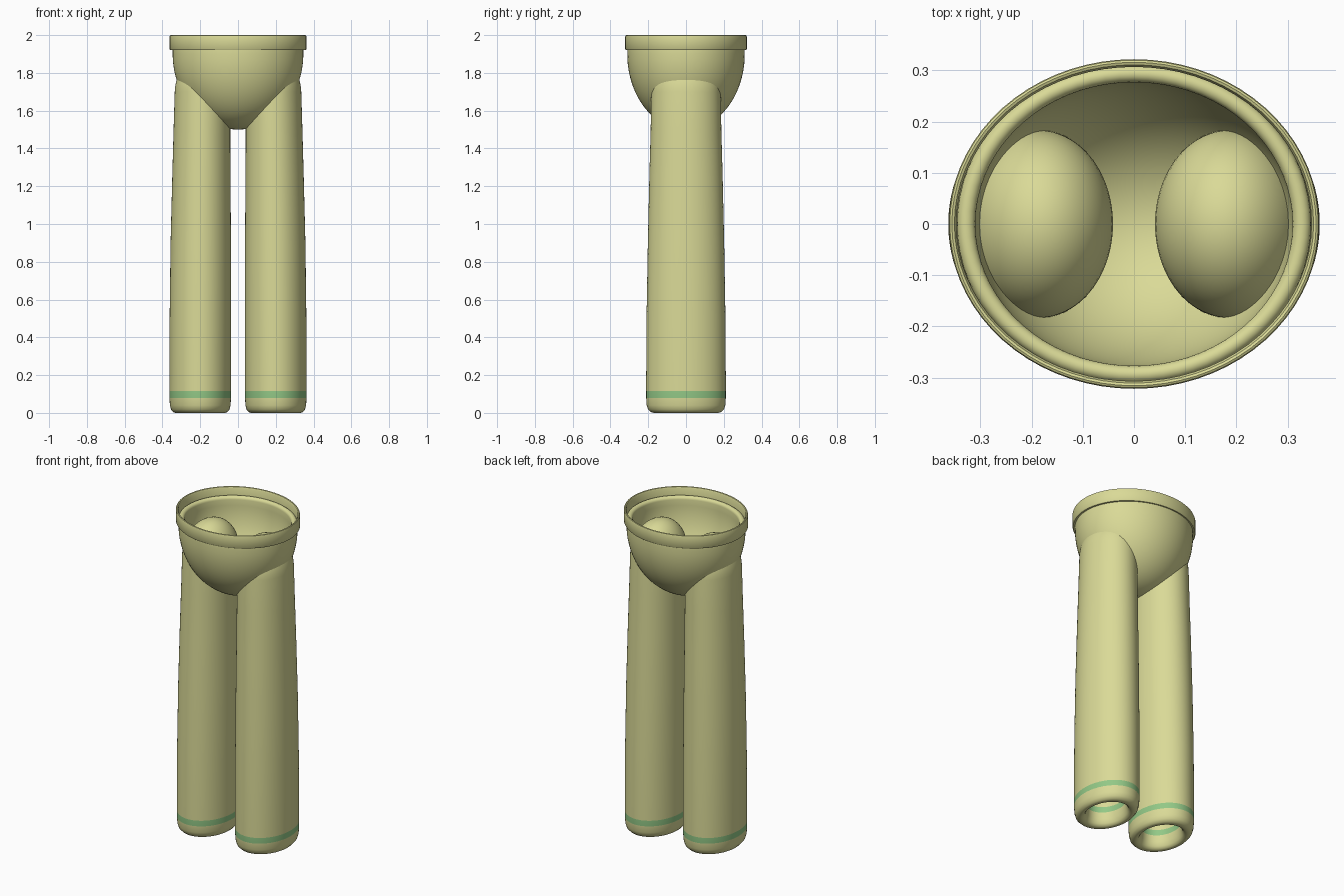
import bpy
import bmesh
from math import sin, cos, pi

cube = bpy.data.objects.get("Cube")
if cube:
    bpy.data.objects.remove(cube, do_unlink=True)


def material(name, colour):
    mat = bpy.data.materials.new(name)
    mat.use_nodes = True
    mat.diffuse_color = colour
    mat.node_tree.nodes["Principled BSDF"].inputs["Base Color"].default_value = colour
    return mat


khaki = material("khaki cloth", (0.70, 0.70, 0.31, 1))
green = material("green stripe", (0.29, 0.58, 0.24, 1))
SIDES = 72


def loft(name, rings, closed=False, stripe=None):
    """Skin elliptical rings given as (centre x, radius x, radius y, z)."""
    bm = bmesh.new()
    loops = []
    for cx, rx, ry, z in rings:
        if rx < 1e-4:
            loops.append([bm.verts.new((cx, 0, z))] * SIDES)
        else:
            loops.append([bm.verts.new((cx + rx * cos(2 * pi * i / SIDES),
                                        ry * sin(2 * pi * i / SIDES), z))
                          for i in range(SIDES)])
    pairs = list(zip(loops, loops[1:]))
    if closed:
        pairs.append((loops[-1], loops[0]))
    for a, b in pairs:
        for i in range(SIDES):
            j = (i + 1) % SIDES
            corners = list(dict.fromkeys((a[i], a[j], b[j], b[i])))
            face = bm.faces.new(corners)
            if stripe and stripe[0] < face.calc_center_median().z < stripe[1]:
                face.material_index = 1
    bmesh.ops.recalc_face_normals(bm, faces=bm.faces)
    mesh = bpy.data.meshes.new(name)
    bm.to_mesh(mesh)
    bm.free()
    mesh.materials.append(khaki)
    mesh.materials.append(green)
    obj = bpy.data.objects.new(name, mesh)
    bpy.context.collection.objects.link(obj)
    bpy.ops.object.select_all(action="DESELECT")
    obj.select_set(True)
    bpy.context.view_layer.objects.active = obj
    bpy.ops.object.shade_smooth_by_angle(angle=0.7)
    return obj


# Hip bowl: outer half ellipsoid, rounded lip, inner half ellipsoid
def bowl_half(rx, ry, depth, z, steps=24):
    return [(0, rx * sin(pi / 2 * k / steps), ry * sin(pi / 2 * k / steps),
             z - depth * cos(pi / 2 * k / steps)) for k in range(steps + 1)]


lip = [(0, 0.328 + 0.018 * cos(a), 0.294 + 0.017 * cos(a), 1.935 + 0.018 * sin(a))
       for a in [pi * k / 8 for k in range(9)]]
loft("hip_bowl", bowl_half(0.346, 0.311, 0.4, 1.9) + lip
     + bowl_half(0.31, 0.277, 0.365, 1.9)[::-1])

# Waistband: thin upright ring with softened edges
band = [(0.347, 1.92), (0.358, 1.92), (0.362, 1.926), (0.362, 1.992),
        (0.360, 1.998), (0.356, 2.0), (0.351, 1.998), (0.347, 1.99)]
loft("waistband", [(0, r, r - 0.04, z) for r, z in band], closed=True)

# Legs: hollow tapering tubes with a rolled hem, a stripe and a domed top
LOW, HIGH = 0.08, 0.115
hem = [(0.60, 1.0), (0.60, HIGH), (0.60, LOW), (0.62, 0.04), (0.66, 0.016),
       (0.72, 0.003), (0.80, 0.0), (0.88, 0.004), (0.95, 0.018), (0.985, 0.04),
       (1.0, LOW), (1.0, HIGH)]
tube = [(0.199, 0.163, 0.209, 0.5), (0.197, 0.160, 0.202, 0.9),
        (0.194, 0.154, 0.194, 1.25), (0.191, 0.150, 0.187, 1.5),
        (0.188, 0.147, 0.184, 1.7)]
dome = [(0.188 - 0.008 * sin(a), 0.147 * cos(a), 0.184 * cos(a), 1.7 + 0.2 * sin(a))
        for a in [pi / 2 * k / 14 for k in range(1, 15)]]
rings = [(0.2, 0.163 * f, 0.211 * f, z) for f, z in hem] + tube + dome
for side, name in ((1, "left_leg"), (-1, "right_leg")):
    loft(name, [(side * cx, rx, ry, z) for cx, rx, ry, z in rings], stripe=(LOW, HIGH))
